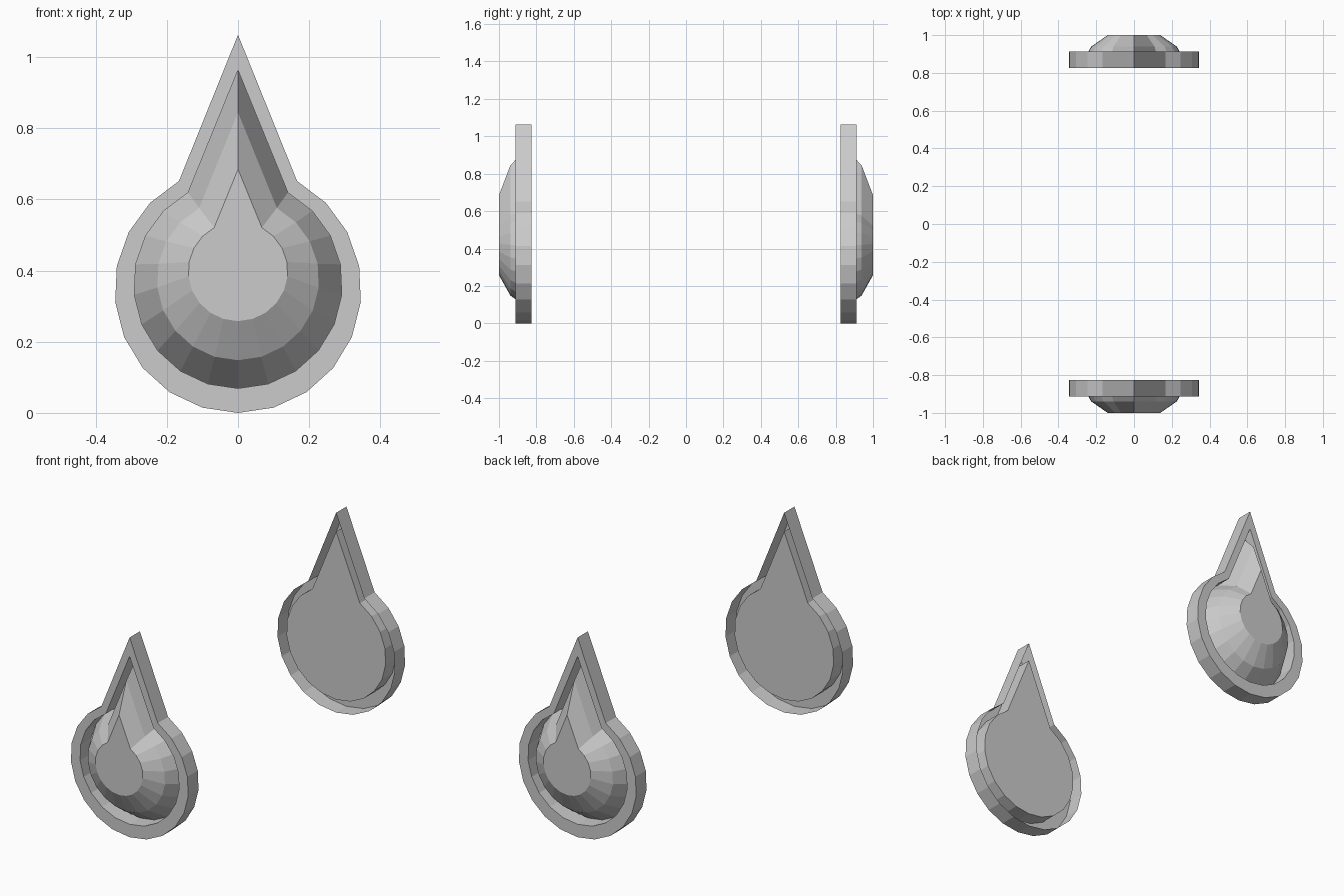
import bpy
from math import sin, cos, pi, radians

if "Cube" in bpy.data.objects:
    bpy.data.objects.remove(bpy.data.objects["Cube"])

SIDES = 9                     # arc segments from the bottom to the shoulder
SHOULDER = radians(151.4)     # angle where the arc turns into the point


def drop(radius, centre_z, tip_z, y):
    """Teardrop loop, counter-clockwise seen from the front."""
    half = [(radius * sin(SHOULDER * i / SIDES),
             centre_z - radius * cos(SHOULDER * i / SIDES)) for i in range(SIDES + 1)]
    outline = half + [(0, tip_z)] + [(-x, z) for x, z in reversed(half[1:])]
    return [(x, y, z) for x, z in outline]


def loft(name, loops, capped, turn):
    """Skin consecutive loops, optionally closing both ends."""
    n = len(loops[0])
    verts = [v for loop in loops for v in loop]
    faces = []
    for k in range(len(loops) - 1):
        for i in range(n):
            j = (i + 1) % n
            faces.append((k * n + i, k * n + j, (k + 1) * n + j, (k + 1) * n + i))
    if capped:
        faces.append(tuple(reversed(range(n))))
        faces.append(tuple(range(len(verts) - n, len(verts))))
    mesh = bpy.data.meshes.new(name)
    mesh.from_pydata(verts, [], faces)
    mesh.update()
    obj = bpy.data.objects.new(name, mesh)
    obj.rotation_euler.z = turn
    bpy.context.collection.objects.link(obj)
    return obj


BACK, RIM, GIRDLE, TABLE = -0.825, -0.912, -0.939, -1.0
OUTER = (0.347, 0.347, 1.063)
INNER = (0.293, 0.362, 0.963)

for side, turn in (("front", 0), ("back", pi)):
    # Setting: outer wall, rim face and inner wall, open at the back
    loft(side + "_setting",
         [drop(*OUTER, BACK), drop(*OUTER, RIM), drop(*INNER, RIM), drop(*INNER, BACK)],
         False, turn)
    # Faceted gem seated in the setting
    loft(side + "_gem",
         [drop(*INNER, BACK), drop(0.228, 0.376, 0.845, GIRDLE),
          drop(0.14, 0.398, 0.685, TABLE)],
         True, turn)
